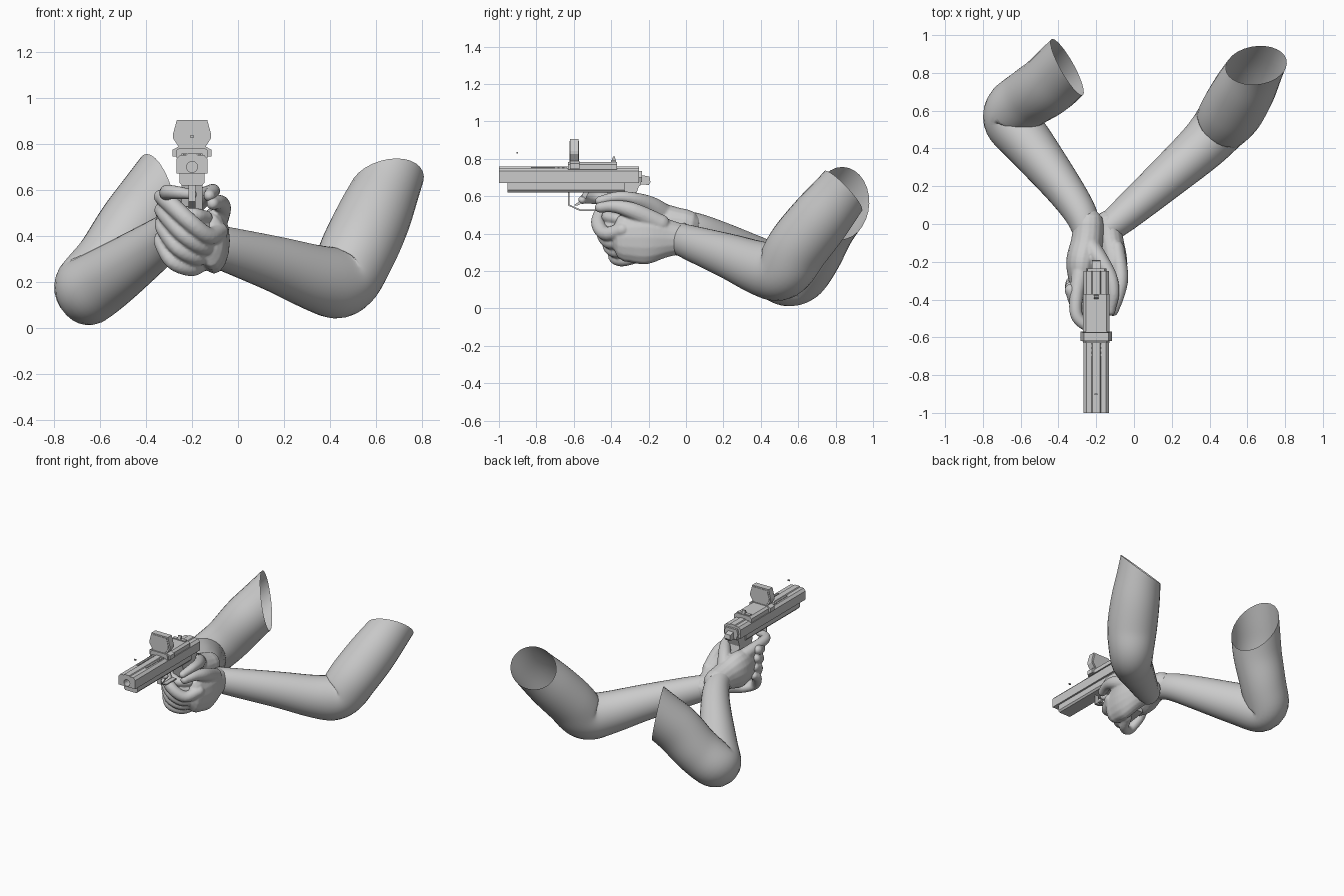
import bpy, bmesh, math
from mathutils import Vector

cube = bpy.data.objects.get("Cube")
if cube:
    bpy.data.objects.remove(cube)

GREY = (0.6, 0.6, 0.6, 1)
mat = bpy.data.materials.new("plain grey")
mat.use_nodes = True
mat.diffuse_color = GREY
mat.node_tree.nodes["Principled BSDF"].inputs["Base Color"].default_value = GREY

GUN_X = -0.2


def finish(name, bm, smooth=False):
    bmesh.ops.recalc_face_normals(bm, faces=bm.faces)
    mesh = bpy.data.meshes.new(name)
    for f in bm.faces:
        f.smooth = smooth
    bm.to_mesh(mesh)
    bm.free()
    mesh.materials.append(mat)
    obj = bpy.data.objects.new(name, mesh)
    bpy.context.collection.objects.link(obj)
    return obj


def spline(pts, steps):
    """Catmull-Rom samples of position and two radii."""
    p = [Vector(q) for q in pts]
    p = [2 * p[0] - p[1]] + p + [2 * p[-1] - p[-2]]
    for a in (0, -1):
        for k in (3, 4):
            p[a][k] = pts[a][k]
    out = []
    for i in range(1, len(p) - 2):
        a, b, c, d = p[i - 1:i + 3]
        for s in range(steps):
            t = s / steps
            out.append(0.5 * (2 * b + (c - a) * t + (2 * a - 5 * b + 4 * c - d) * t * t
                              + (3 * b - a - 3 * c + d) * t ** 3))
    return out + [p[-2]]


def loft(bm, pts, sides=20, steps=6, round_ends=False):
    """Elliptical tube through (x, y, z, side radius, upright radius)."""
    rows = spline(pts, steps)
    pos = [Vector(r[:3]) for r in rows]
    rad = [(r[3], r[4]) for r in rows]
    tan = [(pos[min(i + 1, len(pos) - 1)] - pos[max(i - 1, 0)]).normalized() for i in range(len(pos))]
    if round_ends:
        for end, sign in ((0, -1), (-1, 1)):
            c, t, (w, h) = pos[end].copy(), tan[end], rad[end]
            for ang in (30, 60, 80):
                a = math.radians(ang)
                new = (c + t * sign * min(w, h) * math.sin(a), t, (w * math.cos(a), h * math.cos(a)))
                for lst, val in zip((pos, tan, rad), new):
                    lst.insert(0 if end == 0 else len(lst), val)
    up = Vector((0, 0, 1))
    rings = []
    for i, (c, t, (w, h)) in enumerate(zip(pos, tan, rad)):
        if i:
            up = tan[i - 1].rotation_difference(t) @ up
        up = (up - t * up.dot(t)).normalized()
        side = t.cross(up)
        rings.append([bm.verts.new(c + side * w * math.cos(a) + up * h * math.sin(a))
                      for a in (2 * math.pi * k / sides for k in range(sides))])
    for r, q in zip(rings, rings[1:]):
        for k in range(sides):
            n = (k + 1) % sides
            bm.faces.new((r[k], r[n], q[n], q[k]))
    if round_ends:
        bm.faces.new(rings[0])
        bm.faces.new(rings[-1])


def arm(name, pts, cut_at, cut_normal):
    """Open sleeve of skin, softened at the elbow and sliced off near the shoulder."""
    bm = bmesh.new()
    loft(bm, pts, 28, 8)
    for _ in range(6):
        inner = [v for v in bm.verts if not v.is_boundary]
        bmesh.ops.smooth_vert(bm, verts=inner, factor=0.5, use_axis_x=True, use_axis_y=True, use_axis_z=True)
    bmesh.ops.bisect_plane(bm, geom=bm.verts[:] + bm.edges[:] + bm.faces[:], plane_co=cut_at,
                           plane_no=cut_normal, clear_outer=True)
    finish(name, bm, True)


def hand(name, parts):
    """Palm and fingers fused into one skin."""
    bm = bmesh.new()
    for pts in parts:
        loft(bm, pts, 16, 5, True)
    obj = finish(name, bm, True)
    fuse = obj.modifiers.new("fuse", 'REMESH')
    fuse.mode = 'VOXEL'
    fuse.voxel_size = 0.007
    fuse.use_smooth_shade = True
    relax = obj.modifiers.new("relax", 'SMOOTH')
    relax.iterations = 2


def slab(name, outline, low, high, axis):
    """Prism: an outline in (y, z) pushed along x, or in (x, z) pushed along y."""
    bm = bmesh.new()
    make = (lambda u, v, d: (GUN_X + d, u, v)) if axis == 'x' else (lambda u, v, d: (GUN_X + u, d, v))
    a = [bm.verts.new(make(u, v, low)) for u, v in outline]
    b = [bm.verts.new(make(u, v, high)) for u, v in outline]
    bm.faces.new(a)
    bm.faces.new(b)
    for i in range(len(a)):
        j = (i + 1) % len(a)
        bm.faces.new((a[i], a[j], b[j], b[i]))
    return finish(name, bm)


def box(name, half_x, y0, y1, z0, z1, off=0):
    slab(name, [(off - half_x, z0), (off + half_x, z0), (off + half_x, z1), (off - half_x, z1)], y0, y1, 'y')


def mirrored(half):
    return half + [(-u, v) for u, v in reversed(half)]


# Arms
arm("left_arm", [(-0.15, -0.03, 0.37, 0.08, 0.09), (-0.06, 0.04, 0.345, 0.092, 0.10),
                 (0.17, 0.24, 0.275, 0.117, 0.127), (0.36, 0.41, 0.21, 0.138, 0.153),
                 (0.455, 0.515, 0.205, 0.153, 0.168), (0.52, 0.60, 0.33, 0.172, 0.172),
                 (0.59, 0.72, 0.48, 0.168, 0.168), (0.655, 0.84, 0.63, 0.148, 0.15),
                 (0.72, 0.96, 0.80, 0.135, 0.14), (0.79, 1.09, 0.97, 0.13, 0.13)],
    (0.655, 0.85, 0.62), (-0.17, 0.68, 0.66))
arm("right_arm", [(-0.24, -0.07, 0.45, 0.075, 0.085), (-0.28, 0.05, 0.42, 0.09, 0.095),
                  (-0.38, 0.20, 0.345, 0.107, 0.117), (-0.56, 0.43, 0.22, 0.138, 0.148),
                  (-0.665, 0.57, 0.16, 0.153, 0.163), (-0.56, 0.665, 0.28, 0.158, 0.168),
                  (-0.455, 0.735, 0.43, 0.168, 0.173), (-0.36, 0.825, 0.555, 0.17, 0.17),
                  (-0.18, 1.0, 0.79, 0.17, 0.17)],
    (-0.355, 0.835, 0.56), (0.33, 0.17, 0.07))

# Supporting hand: palm, thumb and four fingers slanting up round the front
parts = [[(-0.14, 0.0, 0.37, 0.07, 0.08), (-0.125, -0.09, 0.375, 0.07, 0.10),
          (-0.105, -0.21, 0.38, 0.07, 0.145), (-0.115, -0.33, 0.38, 0.065, 0.13)],
         [(-0.09, -0.13, 0.45, 0.04, 0.05), (-0.07, -0.28, 0.52, 0.04, 0.045),
          (-0.085, -0.38, 0.545, 0.034, 0.034), (-0.11, -0.46, 0.54, 0.028, 0.028)]]
for i in range(4):
    x, y, z, r = 0.025 * i, 0.028 * i, 0.058 * i, 0.038 - 0.002 * i
    parts.append([(-0.08 - x, -0.34 + y, 0.42 - 0.048 * i, r, r), (-0.13 - x, -0.43 + y, 0.40 - 0.048 * i, r, r),
                  (-0.21 - x, -0.47 + y, 0.46 - z, r, r), (-0.295 - x / 2, -0.43 + y, 0.54 - z, r, r),
                  (-0.335, -0.35 + y / 2, 0.57 - z, r * 0.85, r * 0.85)])
hand("left_hand", parts)

# Gripping hand: palm, web, thumb, trigger finger and curled fingers
parts = [[(-0.24, 0.0, 0.445, 0.08, 0.085), (-0.25, -0.10, 0.455, 0.085, 0.10),
          (-0.275, -0.21, 0.465, 0.085, 0.13), (-0.28, -0.34, 0.47, 0.06, 0.11)],
         [(-0.23, -0.12, 0.50, 0.05, 0.06), (-0.18, -0.19, 0.55, 0.045, 0.05),
          (-0.125, -0.28, 0.585, 0.036, 0.036), (-0.11, -0.37, 0.595, 0.032, 0.03),
          (-0.125, -0.46, 0.575, 0.026, 0.026)],
         [(-0.285, -0.26, 0.55, 0.045, 0.045), (-0.305, -0.38, 0.58, 0.036, 0.036),
          (-0.305, -0.48, 0.59, 0.033, 0.033), (-0.26, -0.535, 0.588, 0.028, 0.028),
          (-0.20, -0.555, 0.58, 0.022, 0.022)]]
for i in range(3):
    z = 0.055 * i
    parts.append([(-0.27, -0.32, 0.50 - z, 0.034, 0.034), (-0.26, -0.39, 0.50 - z, 0.034, 0.034),
                  (-0.19, -0.42, 0.49 - z, 0.032, 0.032), (-0.14, -0.37, 0.48 - z, 0.03, 0.03)])
hand("right_hand", parts)

# Slide with bevelled shoulders, a raised centre rib and a bored muzzle
slide = slab("slide", mirrored([(0.068, 0.672), (0.068, 0.735), (0.052, 0.752), (0.024, 0.752), (0.02, 0.758)]),
             -1.0, -0.25, 'y')
bore = slab("bore_cutter", [(0.024 * math.cos(k * math.pi / 8), 0.70 + 0.024 * math.sin(k * math.pi / 8))
                            for k in range(16)], -1.05, -0.85, 'y')
bore.hide_render = True
bore.hide_viewport = True
cut = slide.modifiers.new("bore", 'BOOLEAN')
cut.object = bore
cut.solver = 'EXACT'

# Frame, rail, grip and rear of the pistol
slab("frame", mirrored([(0.045, 0.62), (0.055, 0.632), (0.055, 0.674)]), -0.955, -0.33, 'y')
slab("grip", [(-0.43, 0.65), (-0.25, 0.66), (-0.27, 0.60), (-0.20, 0.32), (-0.34, 0.30)], -0.045, 0.045, 'x')
slab("beavertail", [(-0.34, 0.675), (-0.34, 0.62), (-0.30, 0.62), (-0.24, 0.66), (-0.24, 0.675)], -0.04, 0.04, 'x')
slab("slide_rear_plate", mirrored([(0.045, 0.675), (0.055, 0.70), (0.045, 0.735)]), -0.25, -0.235, 'y')
slab("hammer", [(-0.25, 0.665), (-0.20, 0.66), (-0.19, 0.675), (-0.195, 0.705), (-0.25, 0.715)], -0.022, 0.022, 'x')
for s in (-1, 1):
    side = "left" if s > 0 else "right"
    box("ejection_bar_" + side, 0.006, -0.83, -0.64, 0.75, 0.757, s * 0.034)
    for k in range(3):
        box("rib_block_%s_%d" % (side, k + 1), 0.012, -0.70 + k * 0.025, -0.688 + k * 0.025, 0.75, 0.759, s * 0.034)

# Trigger and its guard
guard = [(-0.63, 0.62), (-0.63, 0.55), (-0.565, 0.52), (-0.45, 0.52), (-0.45, 0.528),
         (-0.562, 0.528), (-0.622, 0.555), (-0.622, 0.62)]
slab("trigger_guard", guard, -0.016, 0.016, 'x')
slab("trigger", [(-0.55, 0.62), (-0.565, 0.575), (-0.60, 0.552), (-0.58, 0.55), (-0.545, 0.57), (-0.52, 0.62)],
     -0.01, 0.01, 'x')

# Optic on its mount
slab("sight_mount", mirrored([(0.07, 0.742), (0.07, 0.77), (0.055, 0.783)]), -0.63, -0.37, 'y')
slab("mount_clamp", mirrored([(0.084, 0.745), (0.084, 0.775), (0.06, 0.788)]), -0.62, -0.57, 'y')
window = mirrored([(0.05, 0.775), (0.083, 0.825), (0.083, 0.842), (0.066, 0.905)])
slab("optic_frame", window, -0.62, -0.575, 'y')
lens = [(u * 0.86, 0.84 + (v - 0.84) * 0.86) for u, v in window]
slab("optic_lens_front", lens, -0.623, -0.619, 'y')
slab("optic_lens_back", lens, -0.576, -0.572, 'y')
box("rear_sight", 0.05, -0.40, -0.375, 0.78, 0.79)
slab("rear_sight_post", [(-0.40, 0.785), (-0.375, 0.785), (-0.38, 0.812), (-0.39, 0.812)], -0.012, 0.012, 'x')
box("front_sight_dot", 0.008, -0.906, -0.897, 0.828, 0.836)
